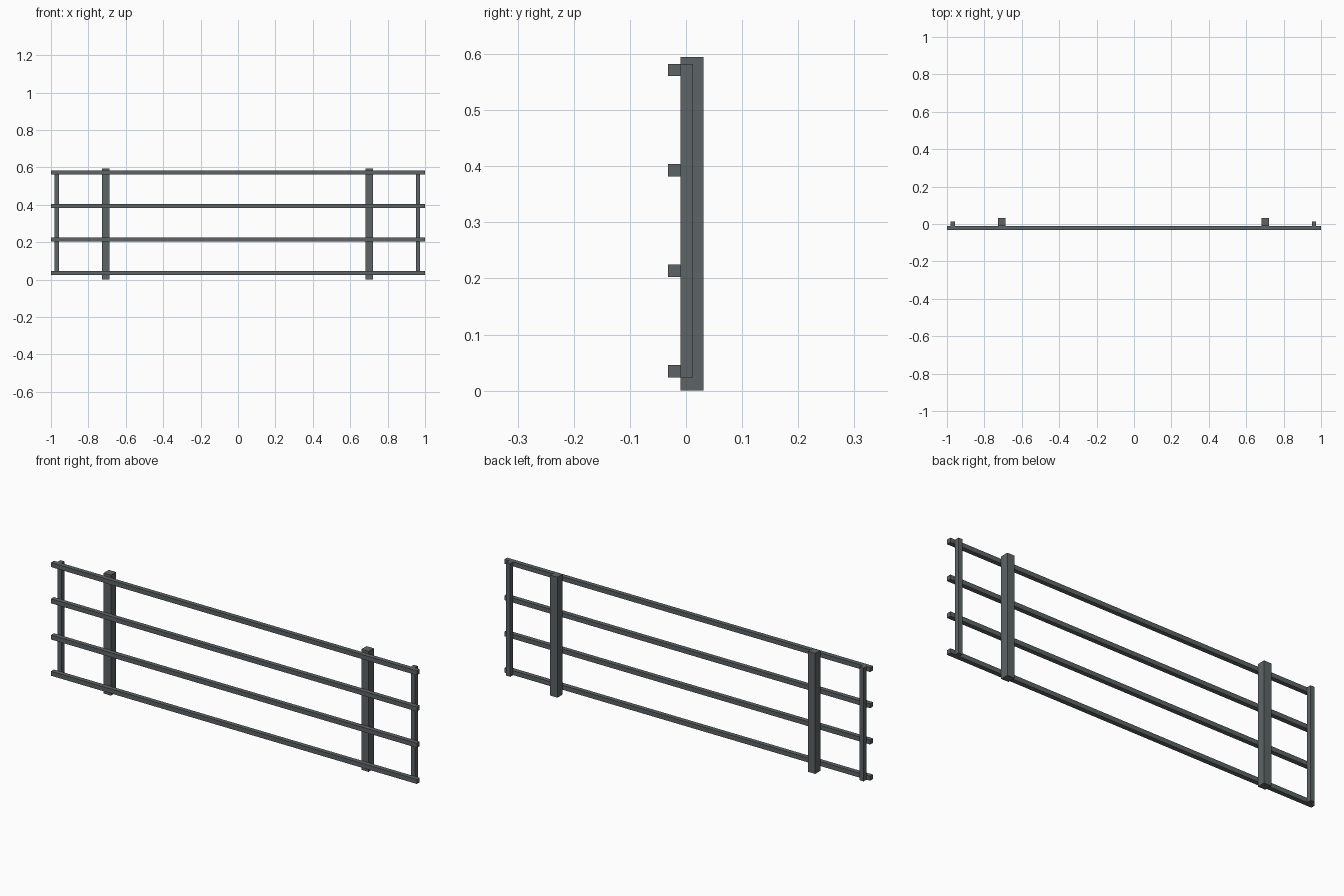
import bpy

if "Cube" in bpy.data.objects:
    bpy.data.objects.remove(bpy.data.objects["Cube"])

steel = bpy.data.materials.new("dark grey steel")
steel.diffuse_color = (0.11, 0.127, 0.132, 1)
steel.use_nodes = True
steel.node_tree.nodes["Principled BSDF"].inputs["Base Color"].default_value = steel.diffuse_color


def box(name, lo, hi):
    """Axis-aligned box between two corners."""
    bpy.ops.mesh.primitive_cube_add(size=1, location=[(a + b) / 2 for a, b in zip(lo, hi)])
    ob = bpy.context.object
    ob.name = name
    ob.scale = [b - a for a, b in zip(lo, hi)]
    bpy.ops.object.transform_apply(location=False, rotation=False, scale=True)
    ob.data.materials.append(steel)


# Four horizontal rails at the front
for i in range(4):
    z = 0.0345 + i * 0.179
    box(f"rail_{i + 1}", (-1, -0.032, z - 0.011), (1, -0.0095, z + 0.011))

# Thick posts behind the rails
for side, x in (("left", -0.708), ("right", 0.701)):
    box(f"{side}_post", (x - 0.02, -0.0095, 0), (x + 0.02, 0.031, 0.595))

# Thin end bars joining the rails
for side, x in (("left", -0.969), ("right", 0.963)):
    box(f"{side}_end_bar", (x - 0.011, -0.0095, 0.0235), (x + 0.011, 0.0128, 0.5825))
